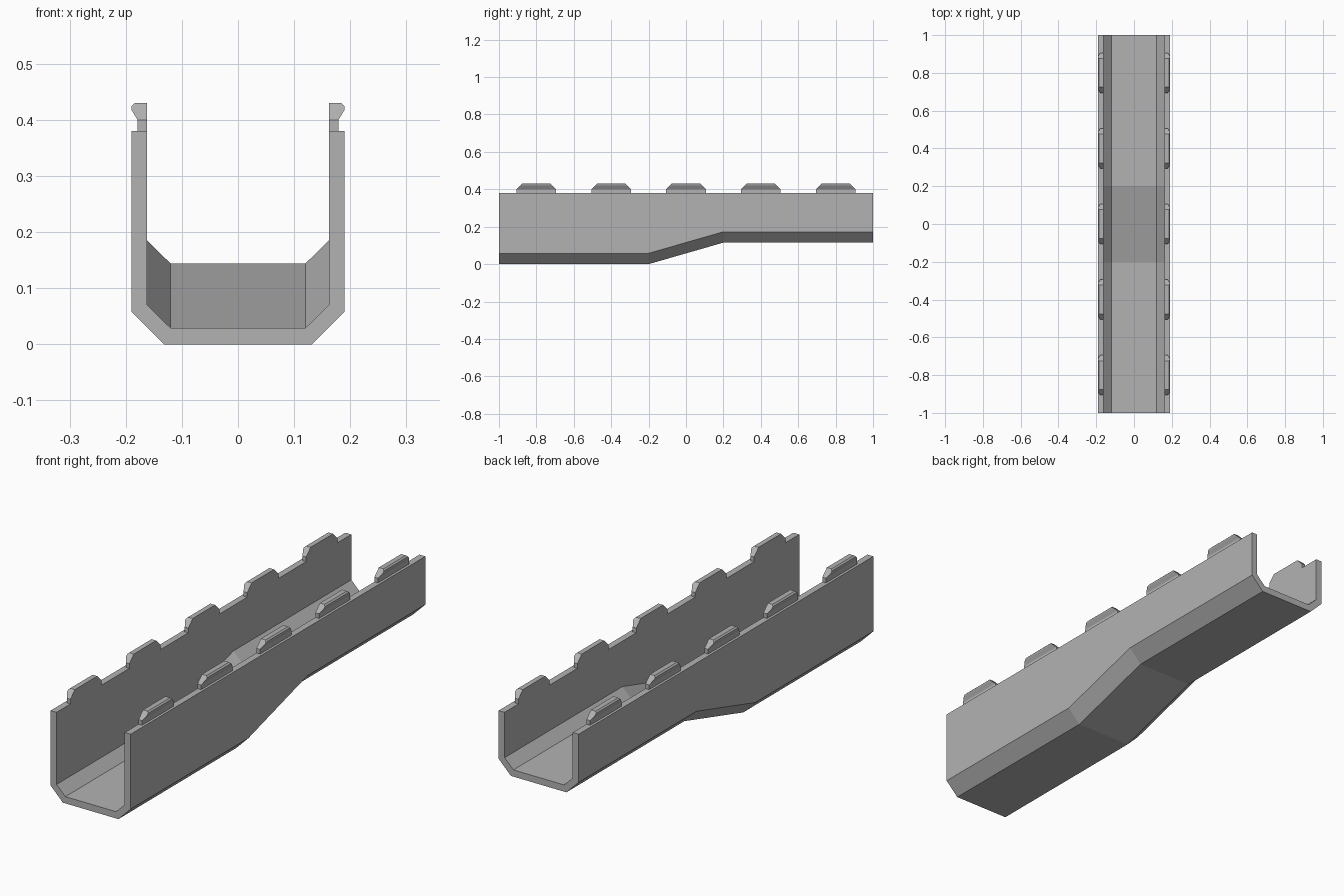
import bpy, bmesh
from mathutils import Vector

cube = bpy.data.objects.get("Cube")
if cube:
    bpy.data.objects.remove(cube)

grey = bpy.data.materials.new("plain grey")
grey.use_nodes = True
colour = (0.45, 0.45, 0.45, 1)
grey.diffuse_color = colour
grey.node_tree.nodes["Principled BSDF"].inputs["Base Color"].default_value = colour


def loft(bm, rings):
    """Join matching closed sections and cap both ends."""
    loops = [[bm.verts.new(p) for p in ring] for ring in rings]
    n = len(loops[0])
    for a, b in zip(loops, loops[1:]):
        for i in range(n):
            j = (i + 1) % n
            bm.faces.new((a[i], a[j], b[j], b[i]))
    bm.faces.new(loops[0])
    bm.faces.new(loops[-1])


def finish(name, bm):
    bmesh.ops.recalc_face_normals(bm, faces=bm.faces)
    mesh = bpy.data.meshes.new(name)
    bm.to_mesh(mesh)
    bm.free()
    mesh.materials.append(grey)
    obj = bpy.data.objects.new(name, mesh)
    bpy.context.collection.objects.link(obj)


# Open channel: constant rim, floor stepping up towards the back
RIM = 0.38
STEP = 0.115
outer = [(0.19, RIM), (0.19, 0.058), (0.132, 0)]
inner = [(0.162, RIM), (0.162, 0.07), (0.12, 0.029)]


def mirrored(half):
    return half + [(-x, z) for x, z in reversed(half)]


section = mirrored(outer) + mirrored(inner)[::-1]
stations = [(-1, 0), (-0.2, 0), (0.2, STEP), (1, STEP)]
bm = bmesh.new()
loft(bm, [[(x, y, z if z == RIM else z + lift) for x, z in section]
          for y, lift in stations])
finish("channel", bm)

# Snap clips along both rims, with sloped ends
clip = [(0.162, RIM), (0.179, RIM), (0.179, 0.4), (0.19, 0.418),
        (0.19, 0.424), (0.184, 0.43), (0.162, 0.43)]
HALF = 0.106
for side, label in ((1, "left"), (-1, "right")):
    for k in range(5):
        mid = -0.8 + 0.4 * k
        bm = bmesh.new()
        loft(bm, [[(side * x, mid + e * HALF, z) for x, z in clip] for e in (-1, 1)])
        for e in (-1, 1):
            cut = bmesh.ops.bisect_plane(
                bm, geom=bm.verts[:] + bm.edges[:] + bm.faces[:],
                plane_co=Vector((0, mid + e * HALF, 0.4)),
                plane_no=Vector((0, e, 1)), clear_outer=True)
            edges = [g for g in cut["geom_cut"] if isinstance(g, bmesh.types.BMEdge)]
            bmesh.ops.holes_fill(bm, edges=edges)
        finish(f"{label}_clip_{k + 1}", bm)
